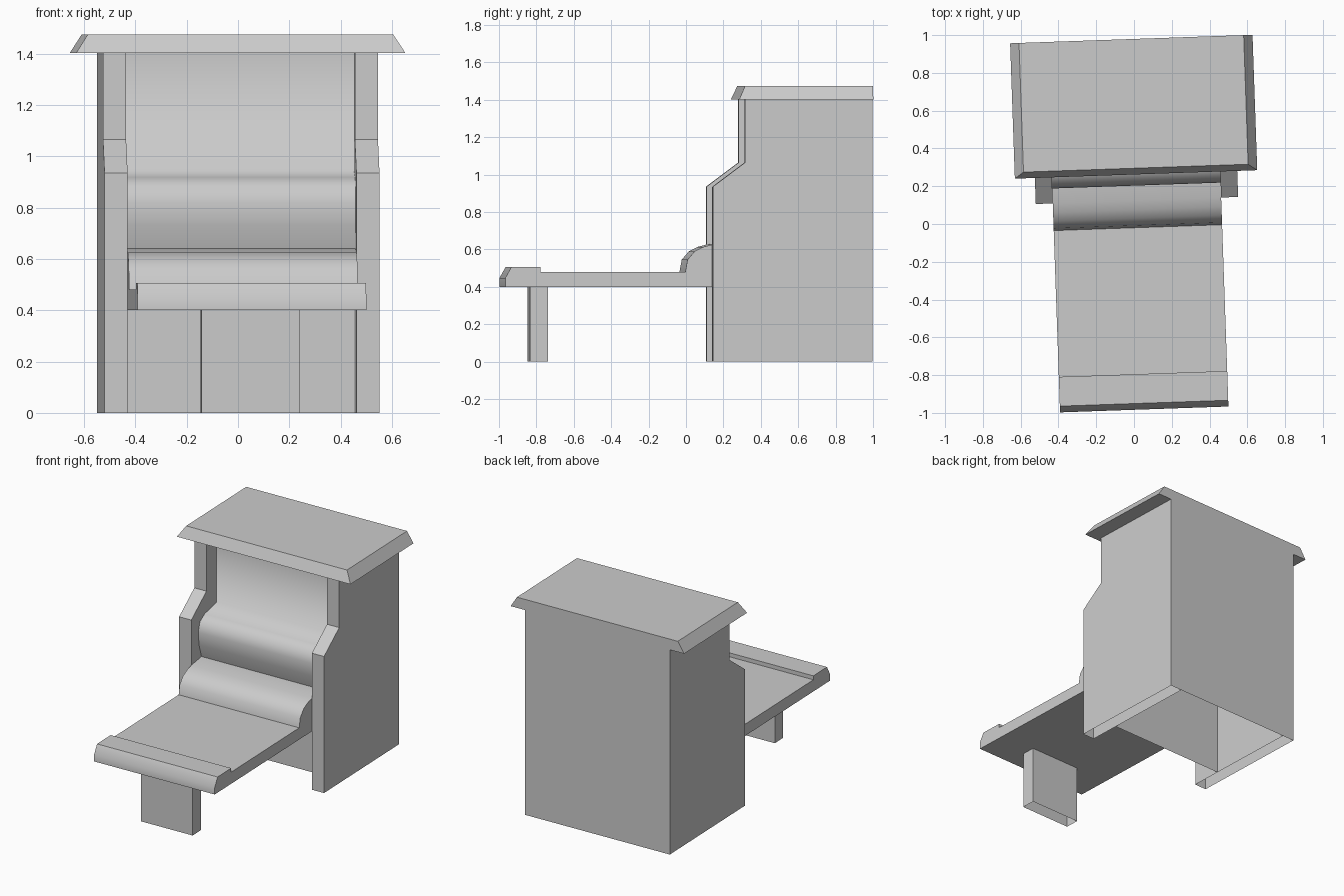
import bpy, bmesh, math
from mathutils import Matrix

if "Cube" in bpy.data.objects:
    bpy.data.objects.remove(bpy.data.objects["Cube"])

TILT = Matrix.Rotation(math.radians(2), 4, 'Z')   # whole model is turned slightly
CX = 0.02                                         # local centre line
INNER, OUTER = 0.446, 0.536                       # half widths inside / outside side panels
BACK = 0.979


def finish(name, bm, angle=40):
    bm.transform(TILT @ Matrix.Translation((CX, 0, 0)))
    me = bpy.data.meshes.new(name)
    bm.to_mesh(me)
    bm.free()
    ob = bpy.data.objects.new(name, me)
    bpy.context.collection.objects.link(ob)
    bpy.ops.object.select_all(action='DESELECT')
    ob.select_set(True)
    bpy.context.view_layer.objects.active = ob
    bpy.ops.object.shade_smooth_by_angle(angle=math.radians(angle))
    return ob


def extrude_profile(name, pts, x0, x1, closed=True, angle=40, open_bottom=False):
    """Sweep a (y, z) profile along x; closed profiles get end caps."""
    bm = bmesh.new()
    a = [bm.verts.new((x0, y, z)) for y, z in pts]
    b = [bm.verts.new((x1, y, z)) for y, z in pts]
    n = len(pts)
    for i in range(n if closed else n - 1):
        j = (i + 1) % n
        if open_bottom and pts[i][1] == 0 and pts[j][1] == 0:
            continue
        bm.faces.new((a[i], a[j], b[j], b[i]))
    if closed:
        bm.faces.new(a[::-1])
        bm.faces.new(b)
    bmesh.ops.recalc_face_normals(bm, faces=bm.faces)
    return finish(name, bm, angle)


# Side panels with stepped front edge, hollow underneath
side = [(0.124, 0), (0.124, 0.935), (0.297, 1.065), (0.297, 1.405), (BACK, 1.405), (BACK, 0)]
for s, label in ((-1, "left"), (1, "right")):
    extrude_profile(label + "_side_panel", side, s * INNER, s * OUTER, open_bottom=True)

# Back wall
extrude_profile("back_wall", [(BACK, 0), (BACK, 1.405)], -INNER, INNER, closed=False)

# Table with raised rail at its rear
rail = [(-0.02, 0.48), (-0.008, 0.545), (0.03, 0.59), (0.075, 0.613), (0.124, 0.626)]
extrude_profile("table", [(-0.95, 0.40), (-0.95, 0.48)] + rail + [(0.24, 0.64), (0.34, 0.64), (0.34, 0.40)],
                -INNER, INNER)

# Front lip of the table
extrude_profile("front_lip", [(-0.983, 0.40), (-0.983, 0.447), (-0.95, 0.507), (-0.795, 0.507),
                              (-0.795, 0.40)], -INNER, INNER, angle=60)

# Curved control panel and screen wall inside the cabinet
screen = [(0.24, 0.64), (0.212, 0.73), (0.203, 0.82), (0.222, 0.885), (0.275, 0.918),
          (0.41, 0.945), (0.41, 1.405)]
extrude_profile("screen_panel", screen[::-1], -INNER, INNER, closed=False, angle=80)

# Recessed kick board under the table
extrude_profile("kick_board", [(0.34, 0.40), (0.34, 0)], -INNER, INNER, closed=False)

# Front leg, hollow underneath
extrude_profile("front_leg", [(-0.843, 0), (-0.843, 0.40), (-0.747, 0.40), (-0.747, 0)],
                -0.192, 0.192, open_bottom=True)

# Roof slab, chamfered at front and sides, flush at the back
bm = bmesh.new()
bmesh.ops.create_cube(bm, size=1)
for v in bm.verts:
    top = v.co.z > 0
    x = 0.595 if top else 0.642
    y = BACK if v.co.y > 0 else (0.295 if top else 0.262)
    v.co = (math.copysign(x, v.co.x), y, 1.475 if top else 1.402)
finish("roof", bm, 30)
